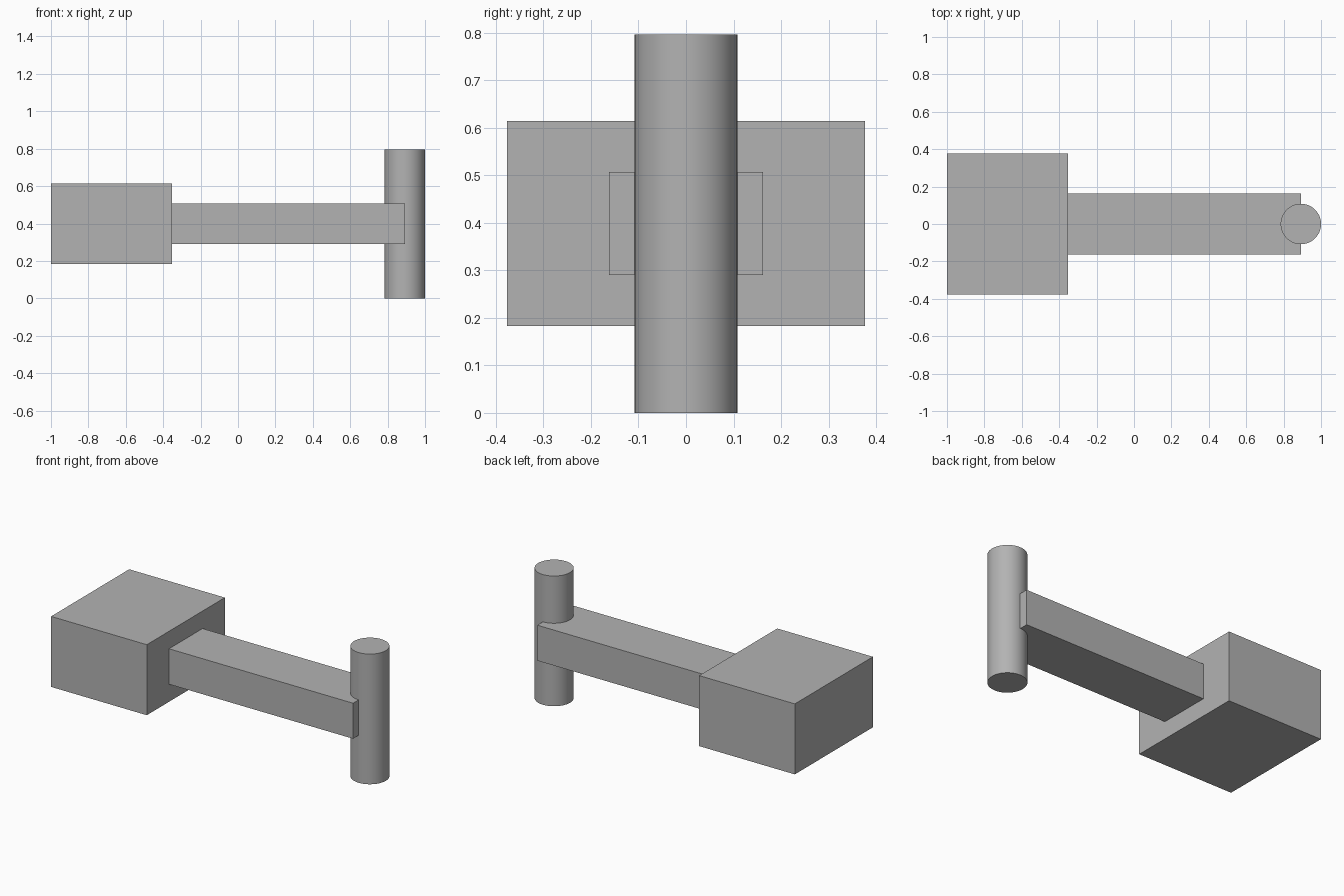
import bpy
import math

default = bpy.data.objects.get("Cube")
if default:
    bpy.data.objects.remove(default, do_unlink=True)

# Single plain grey
GREY = (0.45, 0.45, 0.45, 1.0)
grey = bpy.data.materials.new("plain_grey")
grey.use_nodes = True
grey.diffuse_color = GREY
grey.node_tree.nodes["Principled BSDF"].inputs["Base Color"].default_value = GREY


def finish(name):
    obj = bpy.context.object
    obj.name = name
    obj.data.materials.append(grey)
    return obj


def box(name, low, high):
    centre = [(a + b) / 2 for a, b in zip(low, high)]
    bpy.ops.mesh.primitive_cube_add(size=1, location=centre)
    obj = finish(name)
    obj.scale = [b - a for a, b in zip(low, high)]
    bpy.ops.object.transform_apply(location=False, rotation=False, scale=True)
    return obj


# Heavy block at one end
box("end_block", (-1, -0.377, 0.183), (-0.353, 0.377, 0.614))

# Flat arm reaching to the post's axis
box("arm", (-0.353, -0.162, 0.29), (0.892, 0.162, 0.507))

# Upright round post
height = 0.796
bpy.ops.mesh.primitive_cylinder_add(vertices=64, radius=0.108, depth=height,
                                    location=(0.892, 0, height / 2))
finish("post")
bpy.ops.object.shade_smooth_by_angle(angle=math.radians(30))
